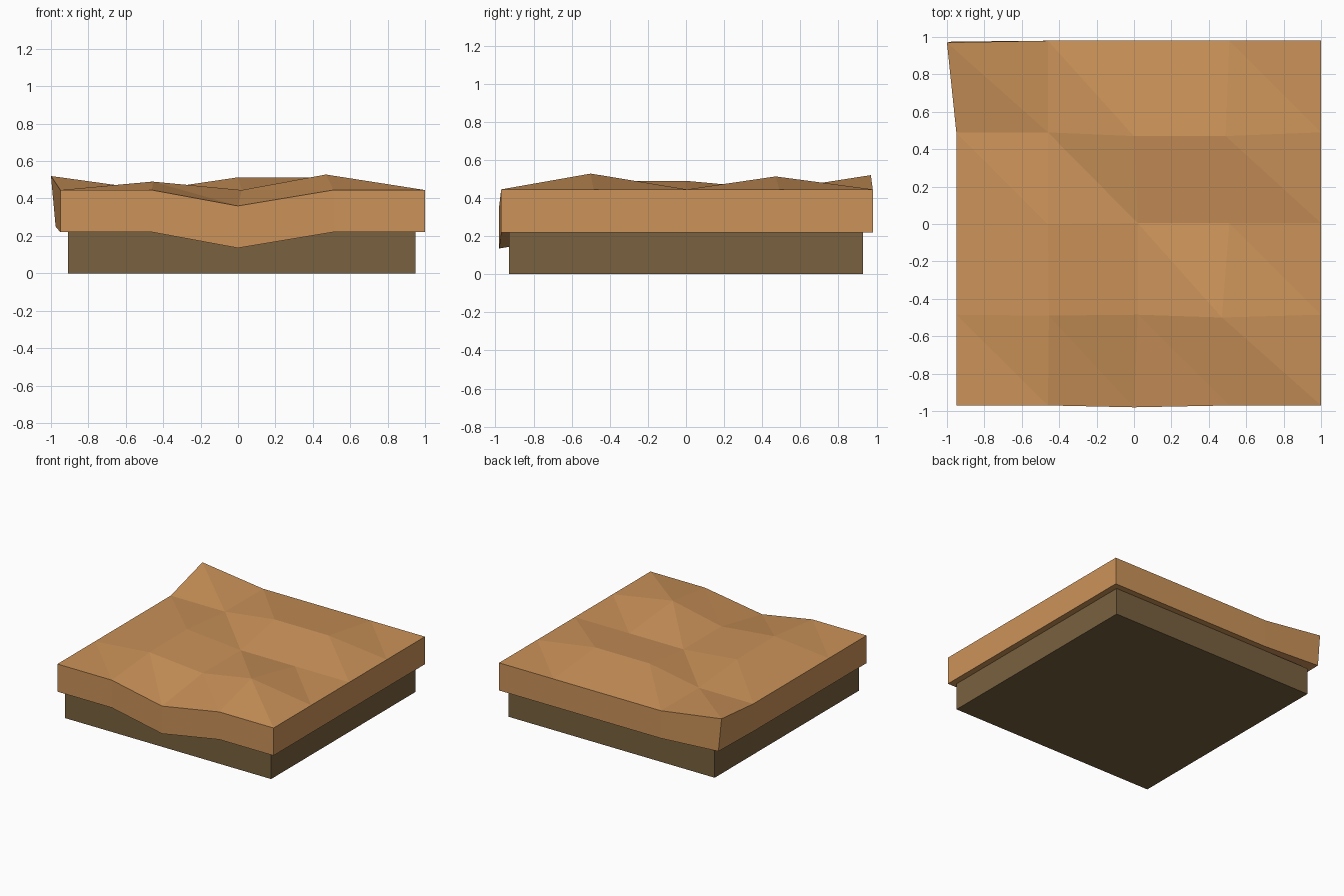
import bpy, bmesh

if "Cube" in bpy.data.objects:
    bpy.data.objects.remove(bpy.data.objects["Cube"])


def material(name, rgb):
    m = bpy.data.materials.new(name)
    m.diffuse_color = (*rgb, 1)
    m.use_nodes = True
    m.node_tree.nodes["Principled BSDF"].inputs["Base Color"].default_value = m.diffuse_color
    return m


def finish(bm, name, mat):
    bmesh.ops.recalc_face_normals(bm, faces=bm.faces)
    me = bpy.data.meshes.new(name)
    bm.to_mesh(me)
    bm.free()
    me.materials.append(mat)
    ob = bpy.data.objects.new(name, me)
    bpy.context.collection.objects.link(ob)


sand = material("sand", (0.6, 0.29, 0.1))
earth = material("earth", (0.19, 0.12, 0.05))

# Base block
bm = bmesh.new()
bmesh.ops.create_cube(bm, size=1)
for v in bm.verts:
    v.co = (0.02 + v.co.x * 1.86, v.co.y * 1.86, 0.11 + v.co.z * 0.22)
finish(bm, "base", earth)

# Uneven ground slab: regular 5 x 5 grid with a few moved points
XS = [-0.95, -0.46, 0.02, 0.51, 1.0]
YS = [-0.97, -0.485, 0.005, 0.49, 0.98]
top_moved = {
    (2, 0): (0.0, -0.98, 0.36),
    (1, 1): (-0.455, -0.49, 0.49),
    (3, 1): (0.47, -0.50, 0.528),
    (1, 2): (-0.46, 0.0, 0.49),
    (2, 3): (0.0, 0.47, 0.513),
    (3, 3): (0.49, 0.47, 0.513),
    (0, 4): (-1.0, 0.97, 0.52),
}
bottom_moved = {(2, 0): (0.0, -0.98, 0.135), (0, 4): (-0.975, 0.975, 0.25)}

bm = bmesh.new()


def layer(z, moved):
    verts = {(i, j): bm.verts.new(moved.get((i, j), (XS[i], YS[j], z)))
             for i in range(5) for j in range(5)}
    for i in range(4):
        for j in range(4):
            a, b = verts[i, j], verts[i + 1, j]
            c, d = verts[i + 1, j + 1], verts[i, j + 1]
            bm.faces.new((a, b, d))
            bm.faces.new((b, c, d))
    return verts


top = layer(0.445, top_moved)
bottom = layer(0.22, bottom_moved)

# Slab sides
rim = ([(i, 0) for i in range(4)] + [(4, j) for j in range(4)]
       + [(i, 4) for i in range(4, 0, -1)] + [(0, j) for j in range(4, 0, -1)])
for p, q in zip(rim, rim[1:] + rim[:1]):
    bm.faces.new((bottom[p], bottom[q], top[q], top[p]))
finish(bm, "ground_slab", sand)
